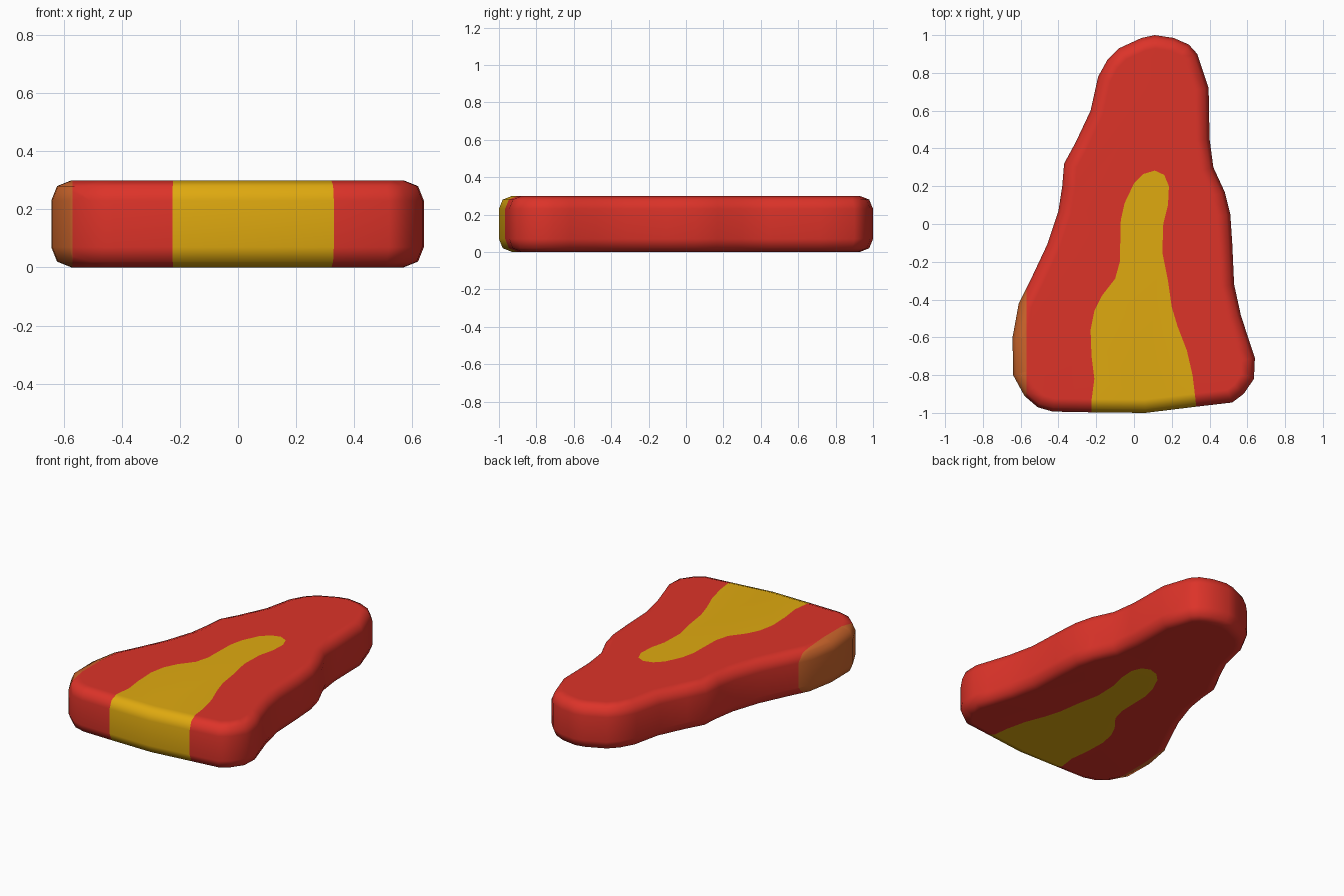
import bpy, bmesh
from mathutils import Vector

if "Cube" in bpy.data.objects:
    bpy.data.objects.remove(bpy.data.objects["Cube"])

# outer outline, counter-clockwise, from the right to the left end of the yellow front
OUTER = [(0.33, -0.967), (0.52, -0.945), (0.58, -0.90), (0.635, -0.82), (0.64, -0.71),
         (0.61, -0.62), (0.565, -0.48), (0.53, -0.32), (0.52, -0.10), (0.51, 0.05),
         (0.48, 0.17), (0.42, 0.30), (0.40, 0.45), (0.395, 0.72), (0.335, 0.90),
         (0.29, 0.95), (0.21, 0.985), (0.11, 1.0), (0.04, 0.985), (-0.08, 0.93),
         (-0.14, 0.87), (-0.19, 0.78), (-0.23, 0.60), (-0.31, 0.43), (-0.37, 0.32),
         (-0.38, 0.20), (-0.40, 0.07), (-0.46, -0.11), (-0.54, -0.28), (-0.61, -0.42),
         (-0.643, -0.60), (-0.64, -0.80), (-0.58, -0.91), (-0.51, -0.97),
         (-0.43, -0.993), (-0.225, -0.997)]
FRONT = [(0.06, -1.0)]
# edge of the inner yellow tongue, from front right round to front left
INNER = [(0.31, -0.80), (0.28, -0.67), (0.23, -0.54), (0.20, -0.44), (0.18, -0.30),
         (0.15, -0.15), (0.155, 0.0), (0.18, 0.10), (0.185, 0.20), (0.16, 0.26),
         (0.11, 0.283), (0.05, 0.265), (0.0, 0.215), (-0.05, 0.11), (-0.07, 0.02),
         (-0.075, -0.20), (-0.10, -0.29), (-0.17, -0.38), (-0.21, -0.46),
         (-0.23, -0.56), (-0.225, -0.70), (-0.21, -0.82)]
# rounded edge: inset and height
PROFILE = [(0.07, 0.0), (0.02, 0.02), (0.0, 0.07), (0.0, 0.23), (0.02, 0.28), (0.07, 0.30)]
RED, YELLOW, ORANGE = 0, 1, 2


def material(name, colour):
    m = bpy.data.materials.new(name)
    m.diffuse_color = (*colour, 1)
    m.use_nodes = True
    m.node_tree.nodes["Principled BSDF"].inputs["Base Color"].default_value = m.diffuse_color
    return m


def inset(points, d):
    out = []
    for i, p in enumerate(points):
        a, b, c = Vector(points[i - 1]), Vector(p), Vector(points[(i + 1) % len(points)])
        e, f = (b - a).normalized(), (c - b).normalized()
        n1, n2 = Vector((-e.y, e.x)), Vector((-f.y, f.x))
        out.append(b + (n1 + n2) * d / (1 + n1.dot(n2)))
    return out


bm = bmesh.new()
outline = OUTER + FRONT
n, last = len(outline), len(OUTER) - 1
rings = [[bm.verts.new((p.x, p.y, z)) for p in inset(outline, d)] for d, z in PROFILE]

# side walls, yellow across the front gap
for lo, hi in zip(rings, rings[1:]):
    for i in range(n):
        j = (i + 1) % n
        f = bm.faces.new((lo[i], lo[j], hi[j], hi[i]))
        f.material_index = YELLOW if i >= last else RED

# top and bottom, each split into a red surround and a yellow tongue
for ring, z in ((rings[0], 0.0), (rings[-1], 0.30)):
    tongue = [bm.verts.new((x, y, z)) for x, y in INNER]
    red = bm.faces.new(ring[:last + 1] + tongue[::-1])
    yellow = bm.faces.new([ring[0]] + tongue + ring[last:])
    red.material_index, yellow.material_index = RED, YELLOW

# orange patch on the far left side
bm.normal_update()
bmesh.ops.bisect_plane(bm, geom=bm.verts[:] + bm.edges[:] + bm.faces[:],
                       plane_co=(-0.57, 0, 0), plane_no=(1, 0, 0))
for f in bm.faces:
    if f.calc_center_median().x < -0.57:
        f.material_index = ORANGE
bmesh.ops.recalc_face_normals(bm, faces=bm.faces)

mesh = bpy.data.meshes.new("flame_slab")
bm.to_mesh(mesh)
bm.free()
mesh.materials.append(material("red", (0.72, 0.033, 0.022)))
mesh.materials.append(material("yellow", (0.74, 0.40, 0.005)))
mesh.materials.append(material("orange", (0.62, 0.135, 0.025)))
slab = bpy.data.objects.new("flame_slab", mesh)
bpy.context.collection.objects.link(slab)

# smooth shading, with flat large faces
bpy.context.view_layer.objects.active = slab
slab.select_set(True)
bpy.ops.object.shade_smooth_by_angle(angle=1.1)
weighted = slab.modifiers.new("weighted_normals", 'WEIGHTED_NORMAL')
weighted.keep_sharp = True
